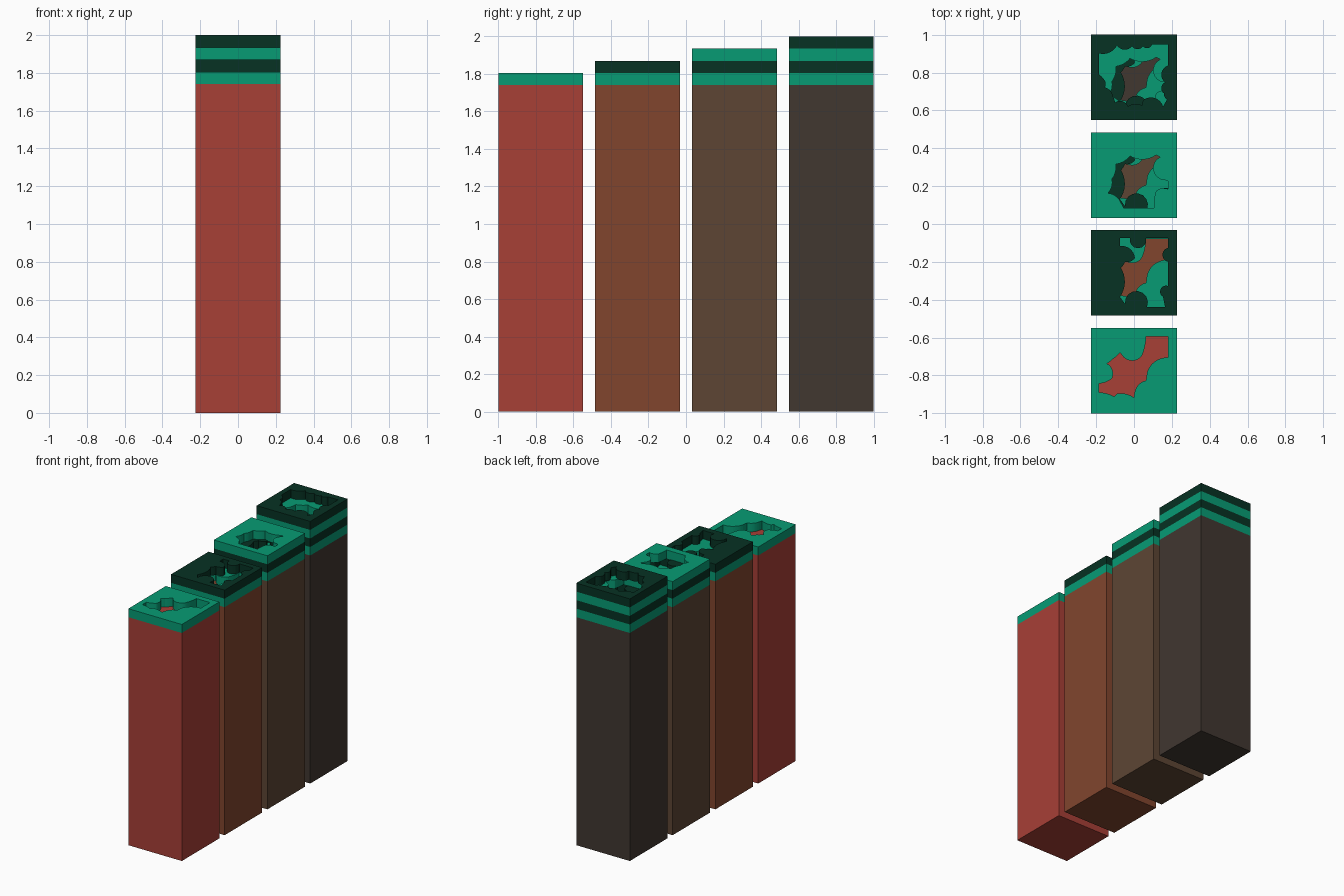
import bpy, math
from mathutils import Vector

if "Cube" in bpy.data.objects:
    bpy.data.objects.remove(bpy.data.objects["Cube"])

PX = 189.0      # outline units per metre
W = 0.452       # column width
BASE, STEP = 1.74, 0.065


def material(name, rgb):
    m = bpy.data.materials.new(name)
    m.diffuse_color = (*rgb, 1)
    m.use_nodes = True
    m.node_tree.nodes["Principled BSDF"].inputs["Base Color"].default_value = m.diffuse_color
    return m


def outline(points, seg=8):
    """Closed outline; third value = inward bulge of the arc to the next point."""
    out = []
    for i, (x, y, b) in enumerate(points):
        x2, y2, _ = points[(i + 1) % len(points)]
        p, q = Vector((x, y)), Vector((x2, y2))
        out.append(p / PX)
        if b:
            d = q - p
            n = Vector((d.y, -d.x))           # clockwise outline: right = inside
            half = 2 * math.atan(b)
            r = 0.5 / math.sin(half)
            for k in range(1, seg):
                a = -half + 2 * half * k / seg
                u = 0.5 + r * math.sin(a)
                v = r * (math.cos(a) - math.cos(half))
                out.append((p + d * u + n * v) / PX)
    return out


def plate(name, y, z, hole, mat):
    """Square slab with a scalloped hole through it."""
    cu = bpy.data.curves.new(name, 'CURVE')
    cu.dimensions = '2D'
    cu.fill_mode = 'BOTH'
    cu.extrude = STEP / 2
    h = W / 2
    for pts in ([(-h, -h), (h, -h), (h, h), (-h, h)], outline(hole)):
        s = cu.splines.new('POLY')
        s.points.add(len(pts) - 1)
        for sp, p in zip(s.points, pts):
            sp.co = (p[0], p[1], 0, 1)
        s.use_cyclic_u = True
    tmp = bpy.data.objects.new("tmp", cu)
    me = bpy.data.meshes.new_from_object(tmp)
    bpy.data.objects.remove(tmp)
    me.materials.clear()
    me.materials.append(mat)
    me.shade_flat()
    ob = bpy.data.objects.new(name, me)
    ob.location = (0, y, z + STEP / 2)
    bpy.context.collection.objects.link(ob)


# hole outlines, clockwise, lowest plate first
hole_1 = [(12, 34, 0), (34, 34, 0), (34, 13, .35), (13, -2, 0), (12, -10, .25),
          (2, -18, .1), (0, -27, .2), (-17, -23, 0), (-20, -26, .15), (-35, -22, 0),
          (-35, -13, .15), (-22, -8, .4), (-27, 7, .1), (-22, 11, .1), (-14, 18, 0),
          (-11, 14, .5), (8, 15, .1)]
hole_2 = [(-14, 35, 0), (-4, 35, 1.3), (12, 35, 0), (34, 35, 0), (34, 25, .8),
          (34, 11, 0), (34, -13, .9), (29, -24, 0), (31, -34, 0), (13, -34, 1.3),
          (-9, -31, 0), (-14, -24, .3), (-13, 5, .1), (-9, 11, .3), (1, 15, .4), (-14, 27, 0)]
hole_3 = [(-4, 19, .3), (22, 20, 0), (26, 18, .8), (31, -5, 0), (34, -6, 0),
          (34, -14, .3), (22, -16, .1), (20, -33, 0), (-10, -33, 0), (-15, -24, .2),
          (-26, -18, .25), (-22, -4, .2), (-18, 11, .2)]
hole_4 = [(-35, 24, .35), (-17, 32, .5), (-2, 31, .5), (9, 31, .6), (18, 33, 0),
          (34, 33, 0), (34, 12, .6), (31, -5, .6), (30, -16, .3), (33, -22, 0),
          (29, -29, .5), (10, -22, .2), (8, -28, .3), (-6, -29, .5), (-19, -25, .1),
          (-21, -19, .3), (-29, -10, .3), (-30, -2, .1), (-35, 3, 0)]
holes = [hole_1, hole_2, hole_3, hole_4]

greens = [material("green", (.002, .33, .175)), material("dark_green", (.002, .032, .017))]
browns = [(.39, .05, .037), (.22, .06, .027), (.11, .06, .034), (.052, .038, .03)]

# four columns, each with one more plate than the last
for i, rgb in enumerate(browns):
    y = -1 + W / 2 + i * (2 - W) / 3
    bpy.ops.mesh.primitive_cube_add(size=1, location=(0, y, BASE / 2))
    col = bpy.context.object
    col.name = f"column_{i + 1}"
    col.scale = (W, W, BASE)
    col.data.materials.append(material(f"column_colour_{i + 1}", rgb))
    for k in range(i + 1):
        plate(f"plate_{i + 1}_{k + 1}", y, BASE + k * STEP, holes[k], greens[k % 2])
